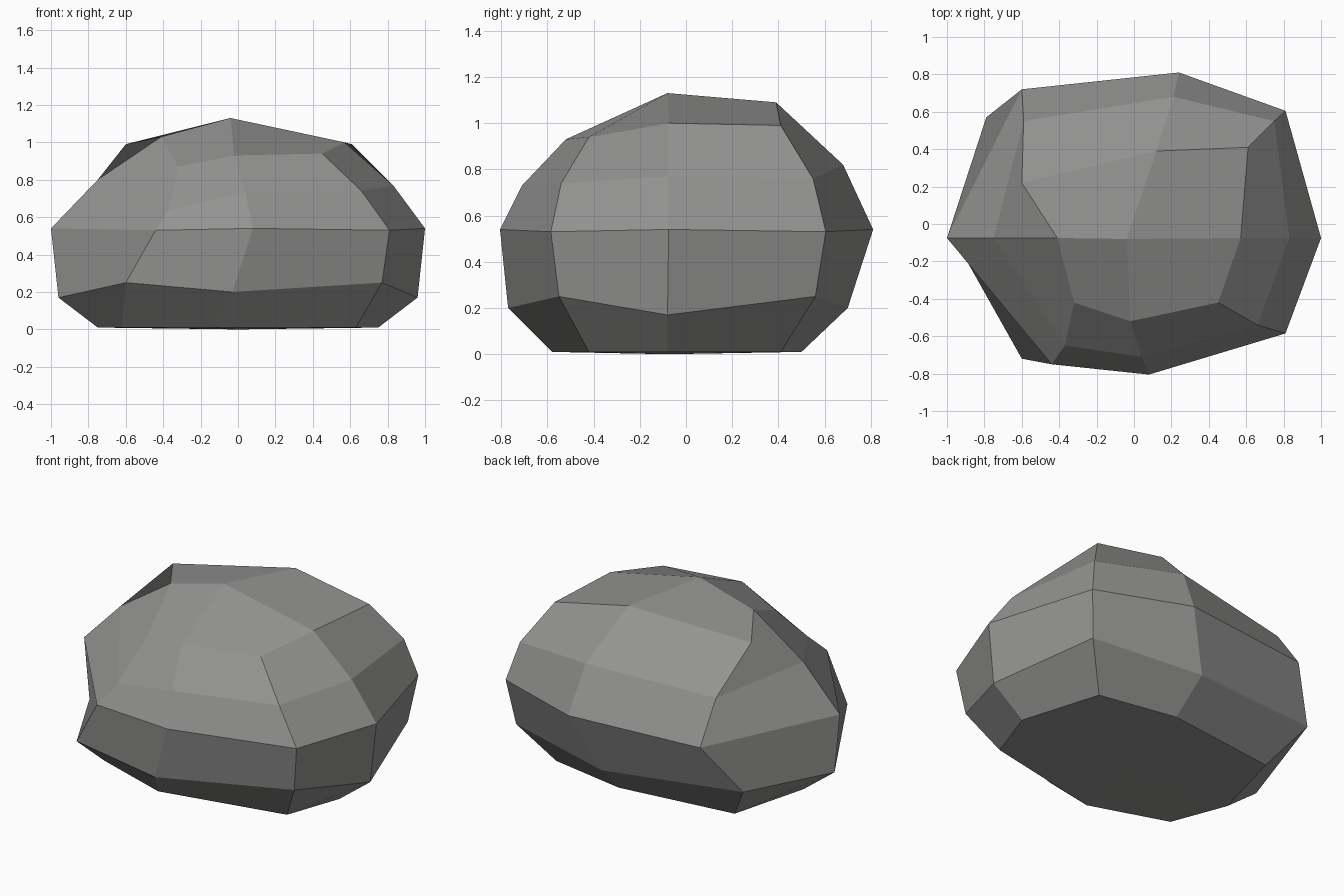
import bpy, bmesh

# Cross-sections of the boulder from bottom to top. Each ring goes round from
# front, front-right, right, back-right, back, back-left, left, front-left.
base = [(-.14, -.58, .01), (.63, -.42, .01), (.75, -.08, .01), (.60, .41, .01),
        (.11, .50, .01), (-.62, .41, .01), (-.75, -.08, .01), (-.62, -.42, .01)]
lower = [(-.03, -.77, .20), (.77, -.55, .25), (.96, -.08, .17), (.77, .56, .25),
         (.09, .70, .20), (-.79, .57, .25), (-.96, -.08, .17), (-.60, -.72, .25)]
middle = [(.08, -.805, .54), (.81, -.585, .53), (1, -.075, .54), (.81, .605, .53),
          (.24, .81, .54), (-.60, .72, .53), (-1, -.075, .54), (-.44, -.75, .53)]
upper = [(.04, -.71, .73), (.66, -.54, .74), (.83, -.075, .77), (.75, .55, .76),
         (.21, .68, .82), (-.59, .55, .77), (-.75, -.075, .80), (-.37, -.65, .64)]
crown = [(-.02, -.52, .93), (.45, -.42, .94), (.57, -.075, 1.0), (.61, .41, .99),
         (.12, .39, 1.09), (-.60, .22, .99), (-.41, -.075, 1.03), (-.32, -.42, .87)]

bm = bmesh.new()
rings = [[bm.verts.new(p) for p in r] for r in (base, lower, middle, upper, crown)]

# Side faces between neighbouring rings
for a, b in zip(rings, rings[1:]):
    for i in range(8):
        j = (i + 1) % 8
        bm.faces.new((a[i], a[j], b[j], b[i]))

# Bottom and top caps: four quads round a centre point
for ring, centre in ((rings[0], (0, -.08, 0)), (rings[-1], (-.04, -.08, 1.13))):
    c = bm.verts.new(centre)
    for i in range(0, 8, 2):
        bm.faces.new((c, ring[i], ring[i + 1], ring[(i + 2) % 8]))
bmesh.ops.recalc_face_normals(bm, faces=bm.faces)

mesh = bpy.data.meshes.new("boulder")
bm.to_mesh(mesh)
bm.free()

# Single stone colour
stone = bpy.data.materials.new("stone grey")
stone.diffuse_color = (.29, .29, .285, 1)
mesh.materials.append(stone)
boulder = bpy.data.objects.new("boulder", mesh)
bpy.context.collection.objects.link(boulder)
